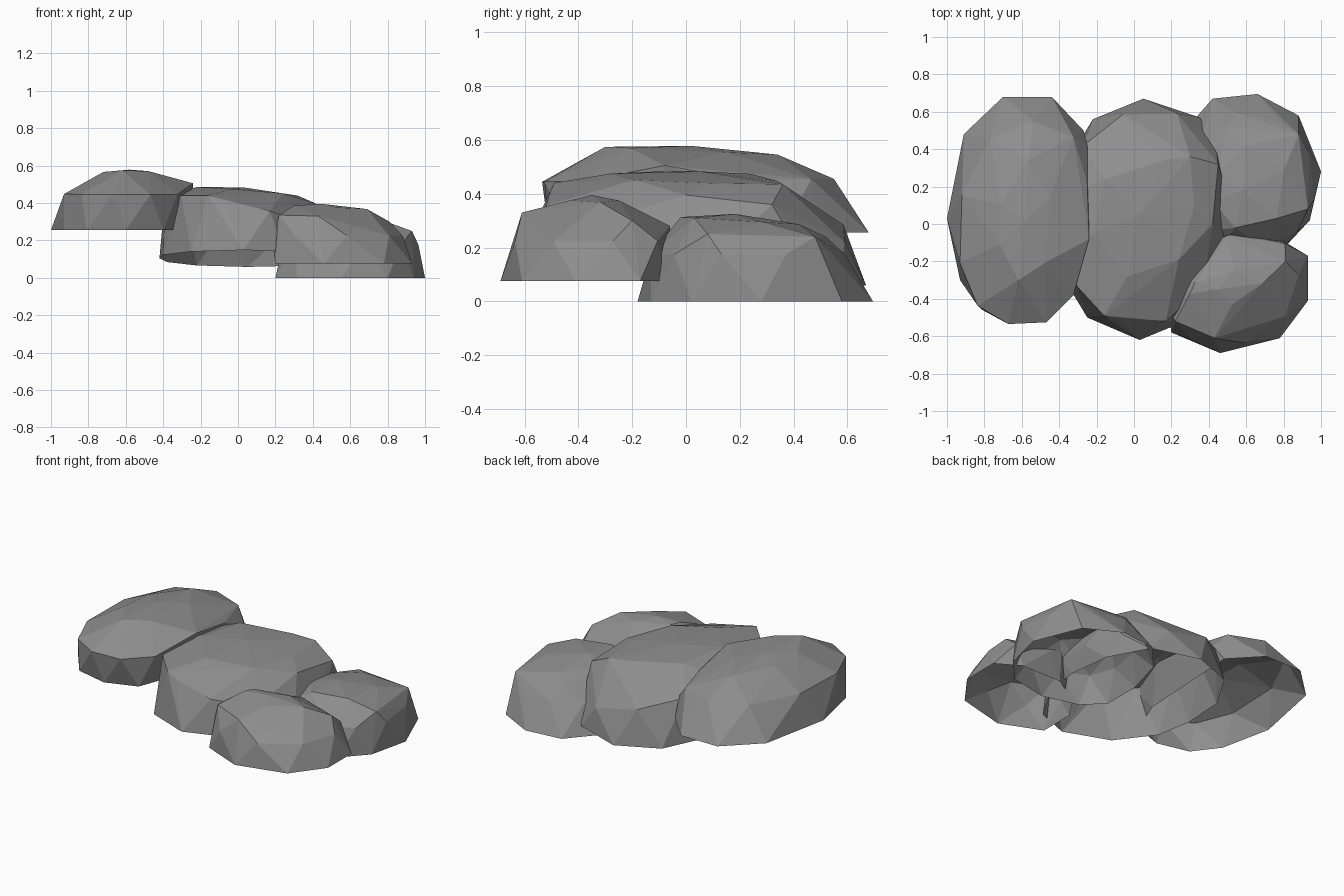
import bpy, bmesh

if "Cube" in bpy.data.objects:
    bpy.data.objects.remove(bpy.data.objects["Cube"])

stone = bpy.data.materials.new("grey stone")
stone.diffuse_color = (0.27, 0.27, 0.27, 1)
stone.use_nodes = True
stone.node_tree.nodes["Principled BSDF"].inputs["Base Color"].default_value = stone.diffuse_color


def fitted_ring(outline, box, z, tilt=(0, 0), step=1):
    """Half-step copy of the outline, fitted to box (x0, x1, y0, y1) on a tilted plane."""
    n = len(outline)
    mids = [((outline[i][0] + outline[(i + 1) % n][0]) / 2,
             (outline[i][1] + outline[(i + 1) % n][1]) / 2) for i in range(0, n, step)]
    lo = [min(p[k] for p in mids) for k in (0, 1)]
    hi = [max(p[k] for p in mids) for k in (0, 1)]
    x0, x1, y0, y1 = box
    cx, cy = (x0 + x1) / 2, (y0 + y1) / 2
    ring = []
    for px, py in mids:
        x = x0 + (px - lo[0]) / (hi[0] - lo[0]) * (x1 - x0)
        y = y0 + (py - lo[1]) / (hi[1] - lo[1]) * (y1 - y0)
        ring.append((x, y, z + tilt[0] * (x - cx) + tilt[1] * (y - cy)))
    return ring


def rock(name, outline, base_z, shoulder, crown, peaks, base_slope=0):
    """Faceted dome, open underneath: base outline, shoulder ring, crown ring, raised corners."""
    points = [(x, y, base_z + base_slope * y) for x, y in outline]
    points += fitted_ring(outline, *shoulder)
    points += fitted_ring(outline, *crown, step=2)
    points += peaks
    bm = bmesh.new()
    for p in points:
        bm.verts.new(p)
    bmesh.ops.convex_hull(bm, input=bm.verts[:])
    # open the underside
    bottom = [f for f in bm.faces
              if all(v.co.z < base_z + base_slope * v.co.y + 0.001 for v in f.verts)]
    bmesh.ops.delete(bm, geom=bottom, context='FACES_ONLY')
    bmesh.ops.delete(bm, geom=[e for e in bm.edges if not e.link_faces], context='EDGES')
    bmesh.ops.delete(bm, geom=[v for v in bm.verts if not v.link_faces], context='VERTS')
    bmesh.ops.recalc_face_normals(bm, faces=bm.faces[:])
    if sum(f.normal.z * f.calc_area() for f in bm.faces) < 0:
        bmesh.ops.reverse_faces(bm, faces=bm.faces[:])
    mesh = bpy.data.meshes.new(name)
    bm.to_mesh(mesh)
    bm.free()
    mesh.materials.append(stone)
    bpy.context.collection.objects.link(bpy.data.objects.new(name, mesh))


# Highest rock, on the left
rock("left_rock",
     [(-1, 0.03), (-0.93, -0.3), (-0.81, -0.46), (-0.6, -0.51), (-0.4, -0.44),
      (-0.31, -0.2), (-0.29, 0.15), (-0.27, 0.5), (-0.44, 0.68), (-0.7, 0.68),
      (-0.91, 0.48)],
     0.255,
     ((-0.93, -0.25, -0.535, 0.55), 0.45, (0, 0.01)),
     ((-0.72, -0.45, -0.3, 0.34), 0.56, (0, -0.045)),
     [(-0.58, 0.02, 0.578), (-0.24, -0.08, 0.505), (-0.25, 0.42, 0.37)])

# Large middle rock, sloping down to the right, rim raised at the front
rock("middle_rock",
     [(-0.42, 0), (-0.4, -0.25), (-0.25, -0.5), (0.03, -0.62), (0.25, -0.53),
      (0.42, -0.25), (0.47, 0), (0.46, 0.3), (0.35, 0.57), (0.05, 0.67),
      (-0.22, 0.56), (-0.38, 0.3)],
     0.105,
     ((-0.39, 0.5, -0.52, 0.59), 0.32, (-0.22, -0.11)),
     ((-0.22, 0.32, -0.28, 0.34), 0.462, (-0.08, -0.02)),
     [(0.03, 0.05, 0.483), (-0.16, -0.49, 0.44), (0.45, 0.32, 0.36),
      (0.42, 0, 0.395), (0.3, 0.36, 0.435)],
     base_slope=-0.07)

# Small rock at the front right
rock("front_right_rock",
     [(0.2, -0.35), (0.2, -0.58), (0.46, -0.69), (0.78, -0.61), (0.93, -0.41),
      (0.93, -0.17), (0.78, -0.08), (0.5, -0.08), (0.3, -0.2)],
     0.075,
     ((0.18, 0.88, -0.635, -0.06), 0.225),
     ((0.3, 0.69, -0.43, -0.25), 0.377, (-0.05, 0)),
     [(0.45, -0.35, 0.395), (0.43, -0.61, 0.33), (0.22, -0.52, 0.335),
      (0.81, -0.2, 0.3), (0.5, -0.06, 0.28)])

# Lowest rock at the back right
rock("back_right_rock",
     [(0.2, 0.25), (0.2, 0), (0.32, -0.12), (0.55, -0.18), (0.8, -0.13),
      (0.94, 0.02), (1, 0.28), (0.88, 0.58), (0.66, 0.695), (0.42, 0.67), (0.27, 0.5)],
     0.0,
     ((0.24, 0.965, -0.13, 0.59), 0.175),
     ((0.42, 0.8, -0.02, 0.42), 0.3, (0, -0.06)),
     [(0.58, 0.18, 0.325), (0.93, 0.08, 0.25), (0.88, 0.48, 0.24),
      (0.5, 0.52, 0.24), (0.3, 0.15, 0.25)])
